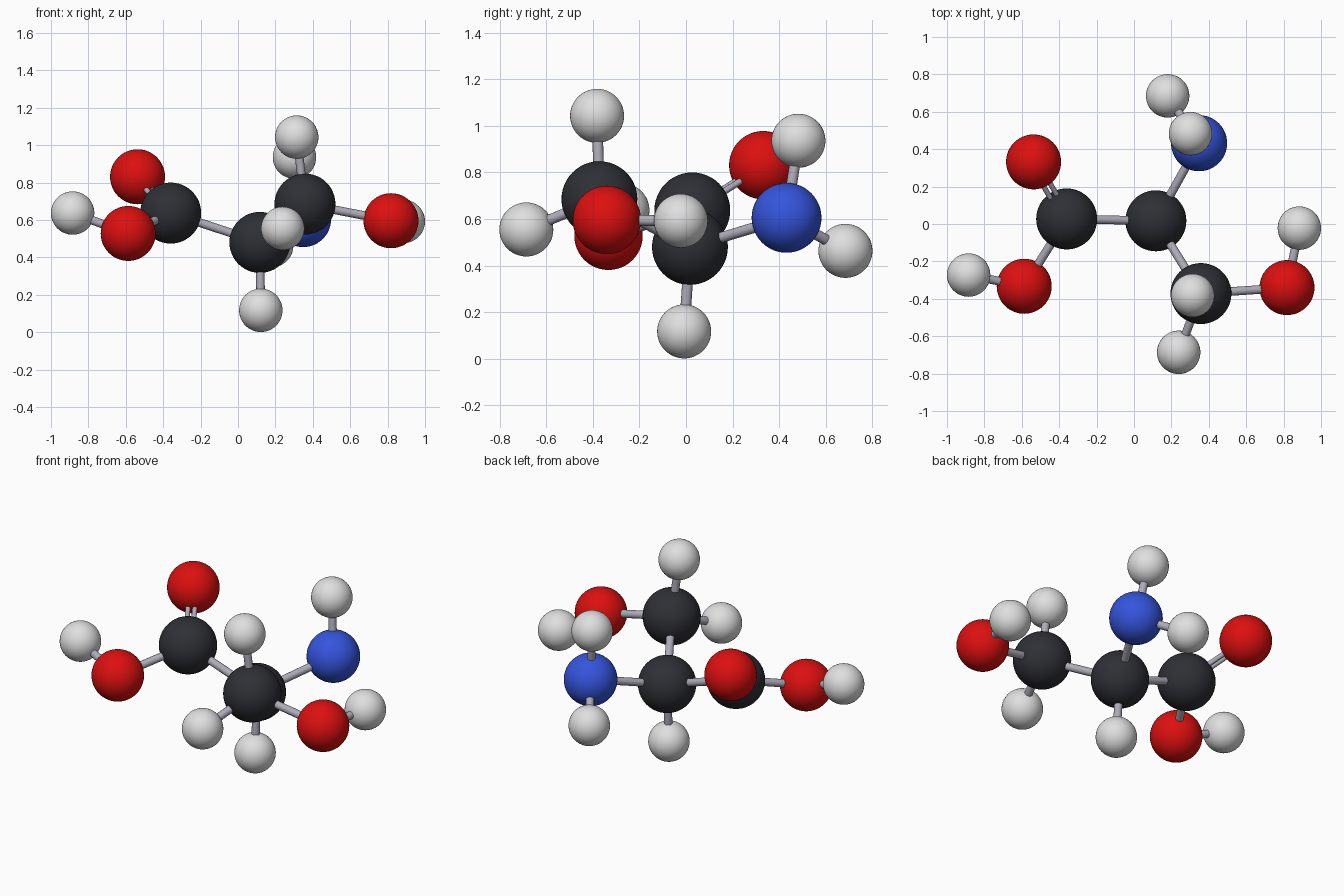
import bpy
from mathutils import Vector

if "Cube" in bpy.data.objects:
    bpy.data.objects.remove(bpy.data.objects["Cube"])


def material(name, r, g, b):
    mat = bpy.data.materials.new(name)
    mat.use_nodes = True
    mat.diffuse_color = (r, g, b, 1)
    bsdf = mat.node_tree.nodes["Principled BSDF"]
    bsdf.inputs["Base Color"].default_value = (r, g, b, 1)
    bsdf.inputs["Roughness"].default_value = 0.4
    return mat


# Element: radius and colour
ELEMENTS = {
    "carbon": (0.163, material("charcoal", 0.028, 0.029, 0.036)),
    "oxygen": (0.147, material("red", 0.72, 0.005, 0.005)),
    "nitrogen": (0.15, material("blue", 0.035, 0.09, 0.72)),
    "hydrogen": (0.116, material("light grey", 0.74, 0.74, 0.74)),
}
BOND = material("bond grey", 0.42, 0.41, 0.48)

# Atom: element and centre
ATOMS = {
    "acid_carbon": ("carbon", (-0.36, 0.027, 0.637)),
    "centre_carbon": ("carbon", (0.117, 0.017, 0.48)),
    "side_carbon": ("carbon", (0.358, -0.372, 0.685)),
    "double_oxygen": ("oxygen", (-0.537, 0.332, 0.831)),
    "acid_oxygen": ("oxygen", (-0.587, -0.333, 0.528)),
    "side_oxygen": ("oxygen", (0.818, -0.34, 0.596)),
    "amine_nitrogen": ("nitrogen", (0.348, 0.432, 0.605)),
    "acid_hydrogen": ("hydrogen", (-0.884, -0.273, 0.637)),
    "side_oxygen_hydrogen": ("hydrogen", (0.884, -0.022, 0.592)),
    "amine_hydrogen_low": ("hydrogen", (0.18, 0.685, 0.463)),
    "amine_hydrogen_high": ("hydrogen", (0.302, 0.483, 0.936)),
    "centre_hydrogen": ("hydrogen", (0.122, -0.008, 0.117)),
    "side_hydrogen_top": ("hydrogen", (0.314, -0.382, 1.043)),
    "side_hydrogen_front": ("hydrogen", (0.239, -0.686, 0.555)),
}

# Bonded pairs; the double bond is handled separately
SINGLE_BONDS = [
    ("acid_carbon", "centre_carbon"),
    ("acid_carbon", "acid_oxygen"),
    ("acid_oxygen", "acid_hydrogen"),
    ("centre_carbon", "side_carbon"),
    ("centre_carbon", "amine_nitrogen"),
    ("centre_carbon", "centre_hydrogen"),
    ("side_carbon", "side_oxygen"),
    ("side_carbon", "side_hydrogen_top"),
    ("side_carbon", "side_hydrogen_front"),
    ("side_oxygen", "side_oxygen_hydrogen"),
    ("amine_nitrogen", "amine_hydrogen_low"),
    ("amine_nitrogen", "amine_hydrogen_high"),
]


def finish(name, mat):
    obj = bpy.context.object
    obj.name = name
    obj.data.materials.append(mat)
    bpy.ops.object.shade_smooth_by_angle()


def centre(atom):
    return Vector(ATOMS[atom][1])


def rod(name, start, end, radius):
    axis = end - start
    bpy.ops.mesh.primitive_cylinder_add(
        vertices=20, radius=radius, depth=axis.length, location=(start + end) / 2,
        rotation=axis.to_track_quat("Z", "Y").to_euler())
    finish(name, BOND)


# Atoms
for name, (element, location) in ATOMS.items():
    radius, mat = ELEMENTS[element]
    bpy.ops.mesh.primitive_uv_sphere_add(segments=48, ring_count=24, radius=radius,
                                         location=location)
    finish(name, mat)

# Single bonds
for a, b in SINGLE_BONDS:
    rod("bond_" + a + "_to_" + b, centre(a), centre(b), 0.023)

# Double bond: two thinner rods side by side
start, end = centre("acid_carbon"), centre("double_oxygen")
side = (end - start).cross(Vector((0, 0, 1))).normalized() * 0.019
for label, offset in (("right", side), ("left", -side)):
    rod("double_bond_" + label, start + offset, end + offset, 0.014)
